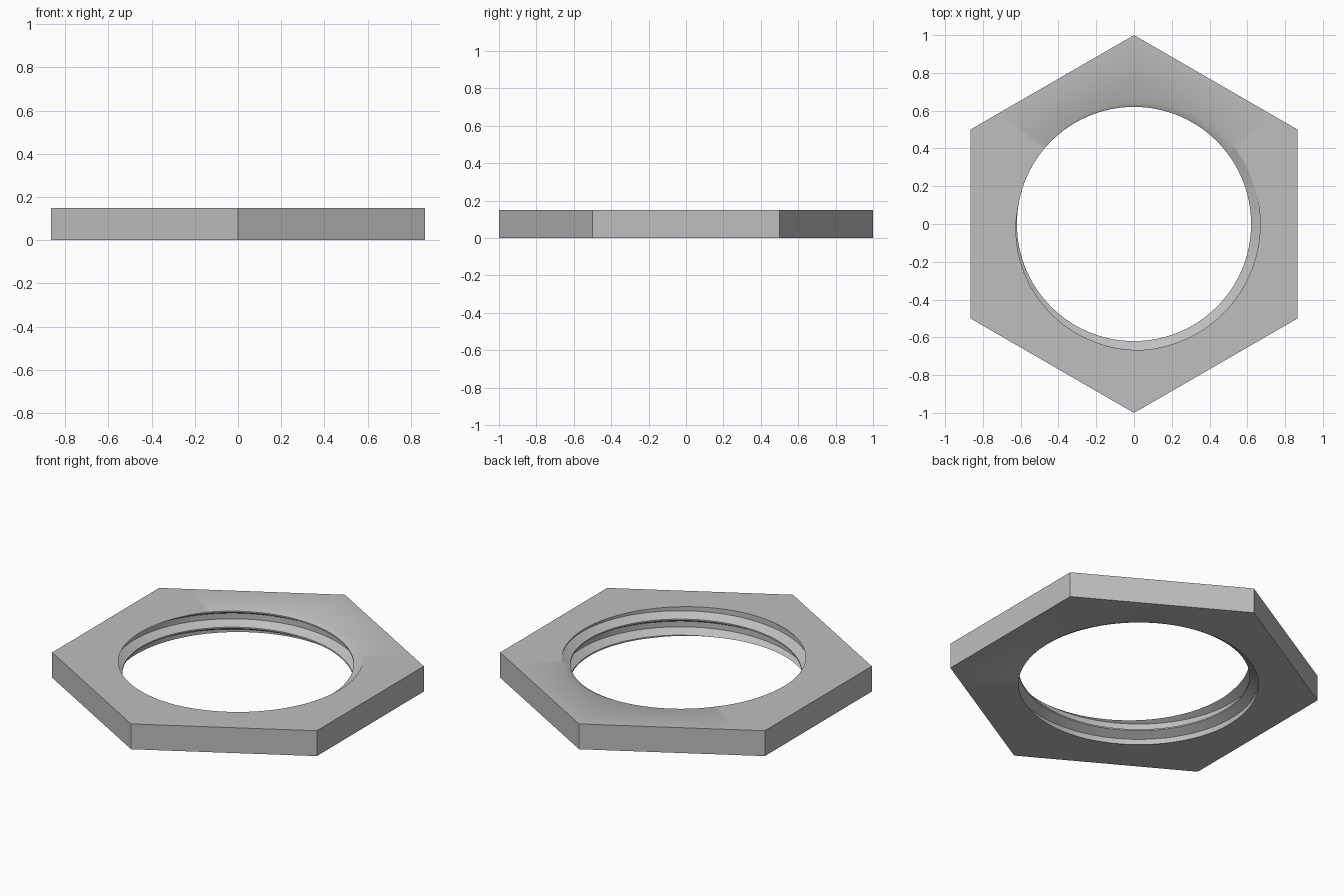
import bpy, bmesh, math

default = bpy.data.objects.get("Cube")
if default:
    bpy.data.objects.remove(default, do_unlink=True)

HEIGHT = 0.15
PITCH = 0.095
CREST_R, ROOT_R = 0.62, 0.668
CREST_HALF, FLANK_END = 0.004, 0.031    # distances from the crest line
CREST_ANGLE = math.radians(155)         # where the crest meets the top face
COLUMNS = 120


def hex_radius(a):
    sector = math.radians(60)
    return math.cos(sector / 2) / math.cos((a + sector / 2) % sector - sector / 2)


def crest_height(a):
    return HEIGHT + PITCH * (a - CREST_ANGLE) / math.tau


def thread_radius(a, z):
    d = (z - crest_height(a)) % PITCH
    d = min(d, PITCH - d)
    t = (d - CREST_HALF) / (FLANK_END - CREST_HALF)
    return CREST_R + (ROOT_R - CREST_R) * min(1, max(0, t))


def section(a):
    """Closed radial section: outer wall plus the thread clipped to the faces."""
    points = [(hex_radius(a), 0)]
    for turn in range(-4, 4):
        for step in (-FLANK_END, -CREST_HALF, CREST_HALF, FLANK_END):
            z = crest_height(a) + turn * PITCH + step
            z = min(HEIGHT, max(0, z))
            points.append((thread_radius(a, z), z))
    return points + [(hex_radius(a), HEIGHT)]


# Hexagonal ring with a helical thread in its bore
bm = bmesh.new()
rings = []
for i in range(COLUMNS + 1):
    a = math.tau * i / COLUMNS
    rings.append([bm.verts.new((r * math.cos(a), r * math.sin(a), z))
                  for r, z in section(a)])
for near, far in zip(rings, rings[1:]):
    for j in range(len(near)):
        k = (j + 1) % len(near)
        bm.faces.new((near[j], near[k], far[k], far[j]))
bmesh.ops.remove_doubles(bm, verts=bm.verts, dist=0.0001)
bmesh.ops.recalc_face_normals(bm, faces=bm.faces)

mesh = bpy.data.meshes.new("threaded_hex_nut")
bm.to_mesh(mesh)
bm.free()
nut = bpy.data.objects.new("threaded_hex_nut", mesh)
bpy.context.collection.objects.link(nut)

# Plain grey metal
grey = bpy.data.materials.new("light_grey")
grey.use_nodes = True
colour = (0.52, 0.52, 0.52, 1)
grey.diffuse_color = colour
grey.node_tree.nodes["Principled BSDF"].inputs["Base Color"].default_value = colour
mesh.materials.append(grey)

bpy.ops.object.select_all(action='DESELECT')
nut.select_set(True)
bpy.context.view_layer.objects.active = nut
bpy.ops.object.shade_smooth_by_angle(angle=math.radians(30))
